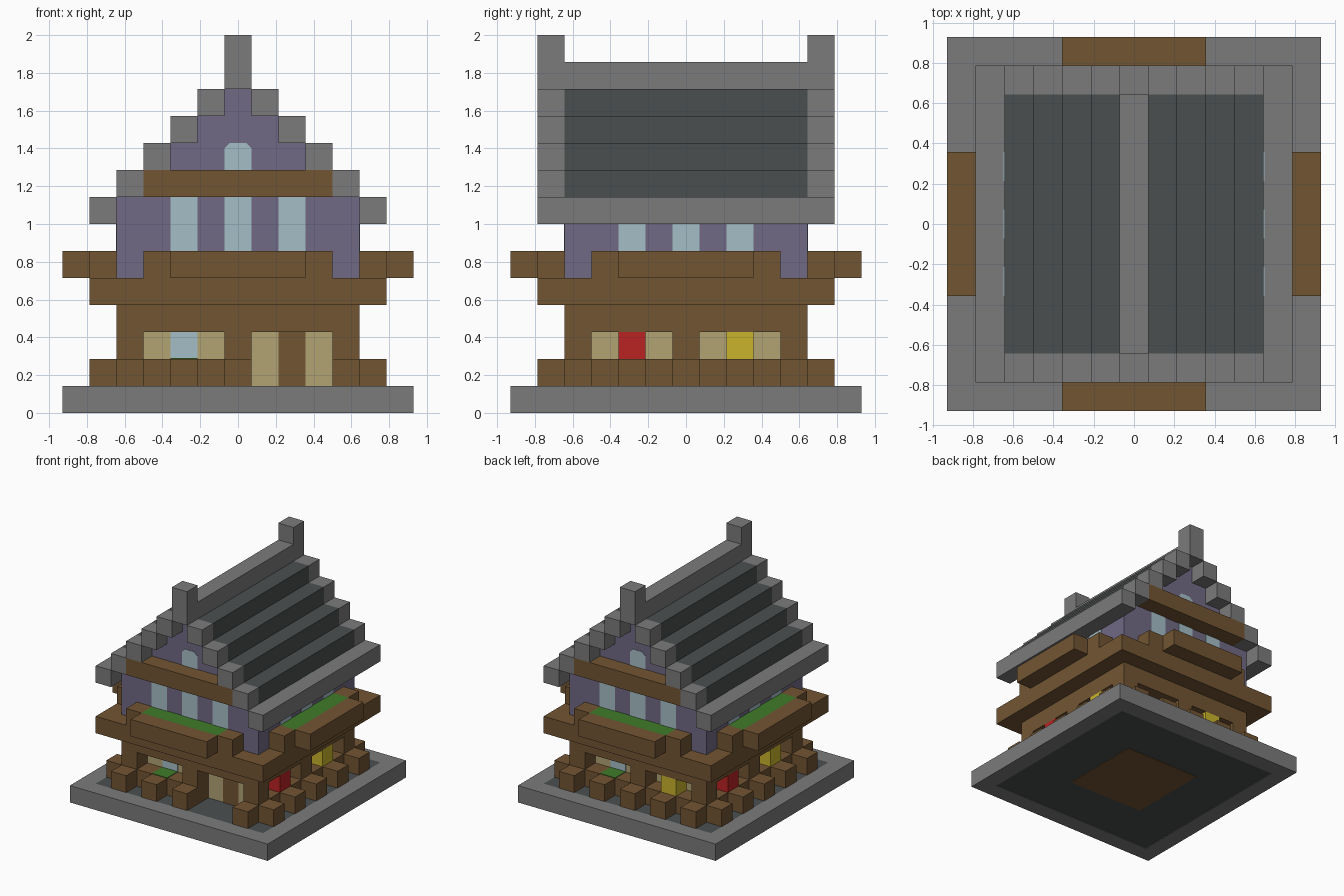
import bpy, bmesh
from mathutils import Matrix, Vector
from math import pi

cube = bpy.data.objects.get("Cube")
if cube:
    bpy.data.objects.remove(cube)

U = 1 / 7          # edge of one block
THIN = 0.03        # plate thickness in blocks


def material(name, r, g, b):
    lin = [((c / 255 + 0.055) / 1.055) ** 2.4 for c in (r, g, b)] + [1]
    m = bpy.data.materials.new(name)
    m.use_nodes = True
    m.diffuse_color = lin
    m.node_tree.nodes["Principled BSDF"].inputs["Base Color"].default_value = lin
    return m


STONE = material("grey stone", 123, 123, 123)
SLATE = material("dark slate", 75, 79, 79)
WOOD = material("brown wood", 114, 85, 51)
PLASTER = material("purple plaster", 113, 106, 133)
CREAM = material("cream wood", 178, 163, 116)
GLASS = material("pale glass", 165, 190, 198)
RED = material("red", 186, 34, 34)
YELLOW = material("yellow", 202, 180, 44)
GREEN = material("leaf green", 62, 124, 42)


def part(name, mat, boxes, turn=0):
    """Join boxes, each (x0, x1, y0, y1, z0, z1) in blocks, turned by quarter turns."""
    bm = bmesh.new()
    for x0, x1, y0, y1, z0, z1 in boxes:
        size = Vector((x1 - x0, y1 - y0, z1 - z0))
        mid = Vector((x0 + x1, y0 + y1, z0 + z1)) / 2
        bmesh.ops.create_cube(bm, size=1, matrix=Matrix.Translation(mid) @ Matrix.Diagonal(size.to_4d()))
    bm.transform(Matrix.Rotation(turn * pi / 2, 4, "Z") @ Matrix.Scale(U, 4))
    return finish(name, mat, bm)


def finish(name, mat, bm):
    mesh = bpy.data.meshes.new(name)
    bm.to_mesh(mesh)
    bm.free()
    mesh.materials.append(mat)
    obj = bpy.data.objects.new(name, mesh)
    bpy.context.collection.objects.link(obj)
    return obj


def square(half, z0, z1):
    return (-half, half, -half, half, z0, z1)


def cell(x, y, z):
    return (x - .5, x + .5, y - .5, y + .5, z, z + 1)


def plate(x, y, z0, z1):
    """Thin panel on a wall whose outer face is at y."""
    return (x - .5, x + .5, y - THIN, y + THIN, z0, z1)


# Base: stone rim around a dark floor
part("base_rim", STONE, [(-6.5, 6.5, -6.5, -5.5, 0, 1), (-6.5, 6.5, 5.5, 6.5, 0, 1),
                         (-6.5, -5.5, -5.5, 5.5, 0, 1), (5.5, 6.5, -5.5, 5.5, 0, 1)])
part("floor", SLATE, [square(5.5, THIN, 1)])
part("underside_panel", WOOD, [square(2.5, 0, THIN)])

# Main storeys
part("inner_room", CREAM, [square(3.5, 1, 3)])
part("ground_floor_lintel", WOOD, [square(4.5, 3, 4)])
part("jetty", WOOD, [square(5.5, 4, 5)])
part("upper_walls", PLASTER, [square(4.5, 5, 8)])

# Everything that repeats on the four sides
sides = ["front", "right", "back", "left"]
for turn, side in enumerate(sides):
    door = side == "front"
    gable = side in ("front", "back")

    # Ground floor wall with two openings
    wall = [cell(-4, -4, 1), cell(-4, -4, 2), cell(0, -4, 1), cell(0, -4, 2),
            (-3.5, -.5, -4.5, -3.5, 1, 2)]
    if not door:
        wall.append((.5, 3.5, -4.5, -3.5, 1, 2))
    part(side + "_ground_wall", WOOD, wall, turn)

    # Fence posts, leaving the doorway free
    part(side + "_posts", WOOD, [cell(x, -5, 1) for x in range(-4, 5, 2)
                                 if not (door and x == 2)], turn)

    # What fills the openings
    if gable:
        part(side + "_low_window", GLASS, [plate(-2, -3.5, 2, 3)], turn)
        part(side + "_sill_plant", GREEN, [(-2.5, -1.5, -4.5, -3.5, 2, 2 + THIN)], turn)
    else:
        part(side + "_red_block", RED, [cell(-2, -4, 2)], turn)
    if door:
        part("door", WOOD, [plate(2, -3.5, 1, 3)], turn)
    else:
        part(side + "_yellow_block", YELLOW, [cell(2, -4, 2)], turn)

    # Planter with hedge
    part(side + "_planter", WOOD, [(-2.5, 2.5, -6.5, -5.5, 5, 6),
                                   cell(-3, -5, 5), cell(3, -5, 5)], turn)
    part(side + "_hedge", GREEN, [(-2.5, 2.5, -5.5, -4.5, 5, 6)], turn)

    # Upper windows
    part(side + "_upper_windows", GLASS, [plate(x, -4.5, 6, 8) for x in (-2, 0, 2)], turn)

    if gable:
        part(side + "_beam", WOOD, [(-3.5, 3.5, -5.5, -4.5, 8, 9)], turn)
        # Gable window with clipped top corners
        bm = bmesh.new()
        outline = [(-.5, 9), (.5, 9), (.5, 9.8), (.3, 10), (-.3, 10), (-.5, 9.8)]
        face = bm.faces.new([bm.verts.new((x, -4.5 - THIN, z)) for x, z in outline])
        ext = bmesh.ops.extrude_face_region(bm, geom=[face])
        verts = [v for v in ext["geom"] if isinstance(v, bmesh.types.BMVert)]
        bmesh.ops.translate(bm, verts=verts, vec=(0, THIN * 2, 0))
        bmesh.ops.recalc_face_normals(bm, faces=bm.faces)
        bm.transform(Matrix.Rotation(turn * pi / 2, 4, "Z") @ Matrix.Scale(U, 4))
        finish(side + "_gable_window", GLASS, bm)

# Corner piers are part of each wall; stepped gable fill under the roof
part("gable_walls", PLASTER, [(-k - .5, k + .5, -4.5, 4.5, 11 - k, 12 - k) for k in range(4)])

# Stepped roof: slate courses, stone verges, eaves and ridge
courses, verges, eaves = [], [], []
for s in (-1, 1):
    for k in range(1, 5):
        x, z = s * k, 12 - k
        courses.append((x - .5, x + .5, -4.5, 4.5, z, z + 1))
        verges += [cell(x, -5, z), cell(x, 5, z)]
    eaves.append((s * 5 - .5, s * 5 + .5, -5.5, 5.5, 7, 8))
part("roof_courses", SLATE, courses)
part("roof_verges", STONE, verges)
part("roof_eaves", STONE, eaves)
part("roof_ridge", STONE, [(-.5, .5, -5.5, 5.5, 12, 13)])
part("ridge_finials", STONE, [cell(0, -5, 13), cell(0, 5, 13)])
